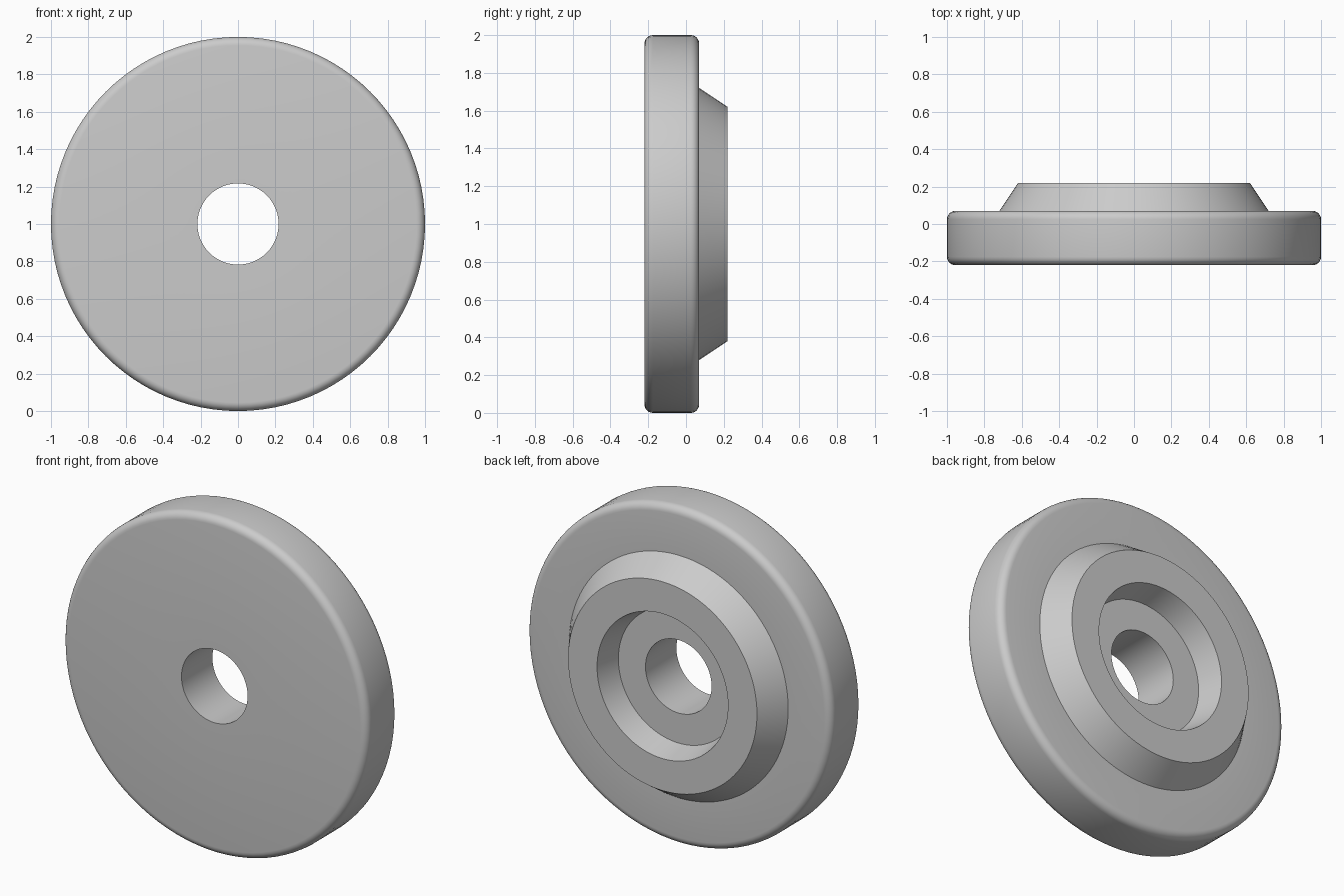
import bpy
import bmesh
import math
from mathutils import Vector

cube = bpy.data.objects.get("Cube")
if cube:
    bpy.data.objects.remove(cube, do_unlink=True)

FRONT, STEP, BACK = -0.22, 0.07, 0.22   # depths along y
RADIUS, ROUND = 1.0, 0.045              # rim radius and edge rounding
SEGMENTS = 96


def rounded_corner(depth, start):
    """Quarter arc on the outer rim, as (radius, y) points."""
    return [(RADIUS - ROUND + ROUND * math.cos(a), depth + ROUND * math.sin(a))
            for a in (start + i * math.pi / 12 for i in range(7))]


# Cross-section: bore, front face, rounded rim, conical boss, tapered recess
profile = [(0.217, FRONT)]
profile += rounded_corner(FRONT + ROUND, -math.pi / 2)
profile += rounded_corner(STEP - ROUND, 0)
profile += [(0.72, STEP), (0.62, BACK), (0.43, BACK), (0.395, STEP), (0.217, STEP)]

# Revolve the section around the y axis
bm = bmesh.new()
verts = [bm.verts.new((r, y, 0)) for r, y in profile]
edges = [bm.edges.new((v, verts[(i + 1) % len(verts)])) for i, v in enumerate(verts)]
bmesh.ops.spin(bm, geom=verts + edges, cent=(0, 0, 0), axis=(0, 1, 0),
               angle=math.tau, steps=SEGMENTS, use_merge=True)
bmesh.ops.remove_doubles(bm, verts=bm.verts, dist=1e-5)
bmesh.ops.translate(bm, verts=bm.verts, vec=Vector((0, 0, RADIUS)))
bmesh.ops.recalc_face_normals(bm, faces=bm.faces)

mesh = bpy.data.meshes.new("flanged_disc")
bm.to_mesh(mesh)
bm.free()
disc = bpy.data.objects.new("flanged_disc", mesh)
bpy.context.collection.objects.link(disc)

# Plain grey
grey = bpy.data.materials.new("light_grey")
grey.use_nodes = True
colour = (0.6, 0.6, 0.6, 1)
grey.diffuse_color = colour
grey.node_tree.nodes["Principled BSDF"].inputs["Base Color"].default_value = colour
mesh.materials.append(grey)

# Smooth curves with crisp steps
bpy.ops.object.select_all(action="DESELECT")
disc.select_set(True)
bpy.context.view_layer.objects.active = disc
bpy.ops.object.shade_smooth_by_angle(angle=math.radians(30))
